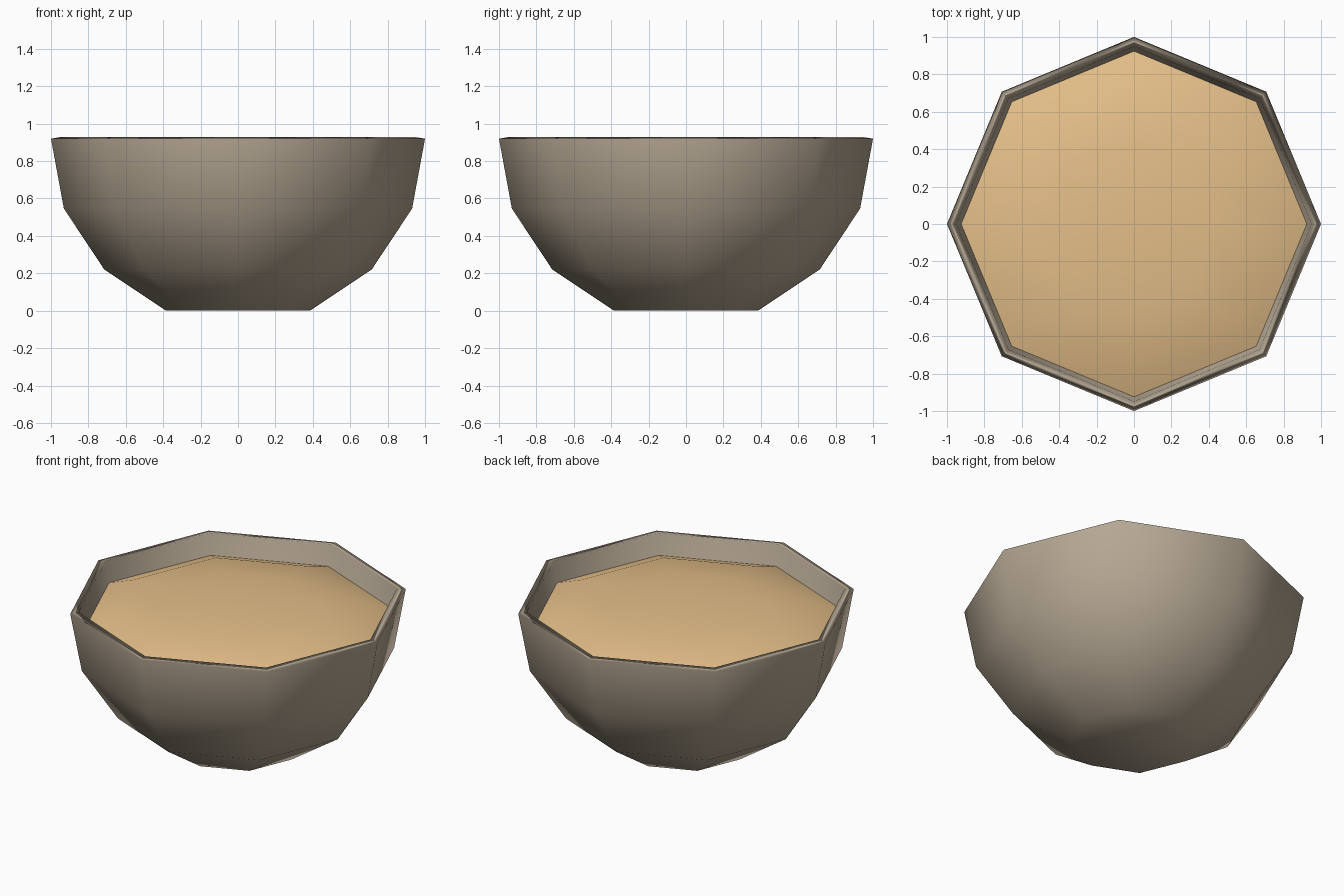
import bpy, bmesh, math

if "Cube" in bpy.data.objects:
    bpy.data.objects.remove(bpy.data.objects["Cube"])

SIDES = 8


def material(name, rgb):
    m = bpy.data.materials.new(name)
    m.diffuse_color = (*rgb, 1)
    m.use_nodes = True
    m.node_tree.nodes["Principled BSDF"].inputs["Base Color"].default_value = m.diffuse_color
    return m


def lathe(name, profile, mat):
    """Revolve (radius, z) points into an eight-sided smooth form; radius 0 is a pole."""
    bm = bmesh.new()
    rings = []
    for r, z in profile:
        if r == 0:
            rings.append([bm.verts.new((0, 0, z))] * SIDES)
        else:
            rings.append([bm.verts.new((r * math.cos(math.tau * i / SIDES),
                                        r * math.sin(math.tau * i / SIDES), z))
                          for i in range(SIDES)])
    for a, b in zip(rings, rings[1:]):
        for i in range(SIDES):
            j = (i + 1) % SIDES
            bm.faces.new(list(dict.fromkeys((a[i], b[i], b[j], a[j]))))
    for f in bm.faces:
        f.normal_flip()
        f.smooth = True
    mesh = bpy.data.meshes.new(name)
    bm.to_mesh(mesh)
    bm.free()
    mesh.materials.append(mat)
    ob = bpy.data.objects.new(name, mesh)
    bpy.context.collection.objects.link(ob)
    return ob


stone = material("warm grey clay", (0.46, 0.385, 0.29))
broth = material("tan broth", (0.78, 0.52, 0.25))

# Bowl: half a coarse sphere with a flat foot, thin wall and sloped lip
outer = [(0.385, 0), (0.715, 0.22), (0.931, 0.546), (1.0, 0.92)]
inner = [(0.949, 0.928), (0.882, 0.56), (0.678, 0.252), (0.362, 0.05)]
bowl = lathe("bowl", [(0, 0)] + outer + inner + [(0, 0.05)], stone)
# Large walls keep their shading beside the thin lip
bowl.modifiers.new("lip_shading", 'WEIGHTED_NORMAL').weight = 50

# Soup: domed surface meeting the wall, listed from edge to centre
lathe("soup", [(0.924, 0.795), (0.75, 0.86), (0.45, 0.9), (0, 0.918)], broth)
